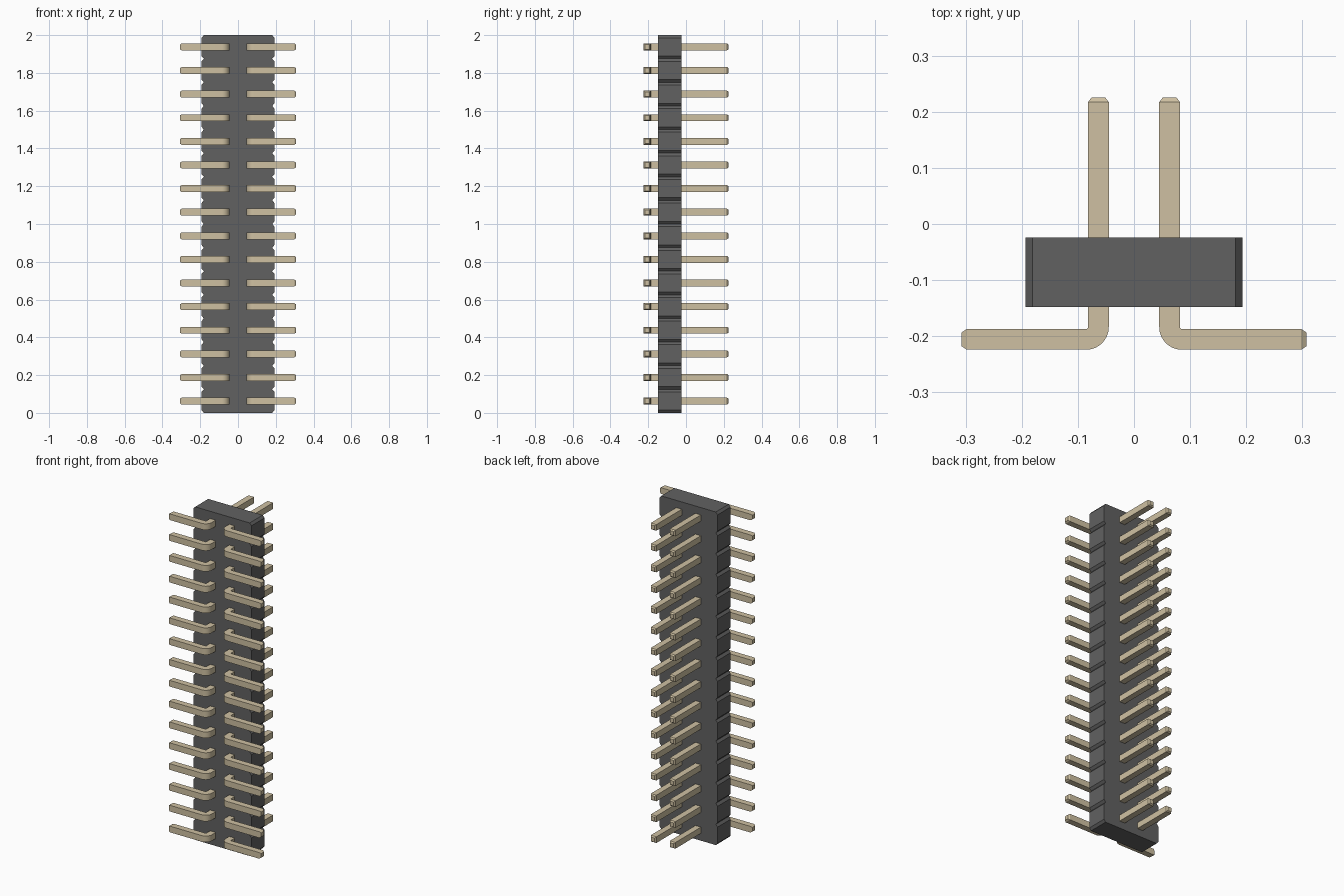
import bpy, bmesh, math

if "Cube" in bpy.data.objects:
    bpy.data.objects.remove(bpy.data.objects["Cube"])

COUNT, PITCH = 16, 0.125


def material(name, color):
    m = bpy.data.materials.new(name)
    m.diffuse_color = (*color, 1)
    m.use_nodes = True
    m.node_tree.nodes["Principled BSDF"].inputs["Base Color"].default_value = m.diffuse_color
    return m


def add_object(name, bm, mat):
    bmesh.ops.recalc_face_normals(bm, faces=bm.faces)
    mesh = bpy.data.meshes.new(name)
    bm.to_mesh(mesh)
    bm.free()
    mesh.materials.append(mat)
    ob = bpy.data.objects.new(name, mesh)
    bpy.context.collection.objects.link(ob)
    return ob


dark = material("dark_plastic", (0.12, 0.12, 0.12))
metal = material("pale_metal", (0.62, 0.53, 0.36))

# Housing: side outline with a V notch between segments, extruded in depth
W, CX, CZ = 0.193, 0.012, 0.014
right = []
for i in range(COUNT):
    z0, z1 = i * PITCH, (i + 1) * PITCH
    right += [(W - CX, z0), (W, z0 + CZ), (W, z1 - CZ)]
right.append((W - CX, COUNT * PITCH))
outline = right + [(-x, z) for x, z in reversed(right)]
bm = bmesh.new()
face = bm.faces.new([bm.verts.new((x, -0.148, z)) for x, z in outline])
new = bmesh.ops.extrude_face_region(bm, geom=[face])["geom"]
bmesh.ops.translate(bm, vec=(0, 0.124, 0),
                    verts=[g for g in new if isinstance(g, bmesh.types.BMVert)])
add_object("housing", bm, dark)

# Pin: square section swept down, round the bend and out to the foot
# Each section: inner point, outer point, half height
T, H, R = 0.037, 0.0185, 0.003
IN, OUT, FOOT = 0.082, 0.045, -0.187
px, py = IN + R, FOOT + R
INSET = 0.006
sections = [((IN - INSET, 0.225), (OUT + INSET, 0.225), H - INSET),
            ((IN, 0.217), (OUT, 0.217), H)]
for k in range(9):
    a = math.pi + k * math.pi / 16
    c, s = math.cos(a), math.sin(a)
    sections.append(((px + R * c, py + R * s),
                     (px + (R + T) * c, py + (R + T) * s), H))
sections += [((0.298, FOOT), (0.298, FOOT - T), H),
             ((0.307, FOOT - INSET), (0.307, FOOT - T + INSET), H - INSET)]

bm = bmesh.new()
zc = PITCH / 2
rings = [[bm.verts.new((*p, zc + dz))
          for p, dz in ((a, -h), (b, -h), (b, h), (a, h))]
         for a, b, h in sections]
for r, q in zip(rings, rings[1:]):
    for i in range(4):
        j = (i + 1) % 4
        bm.faces.new((r[i], r[j], q[j], q[i]))
bm.faces.new(rings[0])
bm.faces.new(rings[-1])
pins = add_object("bent_pins", bm, metal)
bpy.context.view_layer.objects.active = pins
pins.select_set(True)
bpy.ops.object.shade_smooth_by_angle(angle=math.radians(25))

# Repeat up the housing and mirror to the other side
arr = pins.modifiers.new("rows", 'ARRAY')
arr.count = COUNT
arr.use_relative_offset = False
arr.use_constant_offset = True
arr.constant_offset_displace = (0, 0, PITCH)
mir = pins.modifiers.new("both_sides", 'MIRROR')
mir.use_mirror_merge = False
